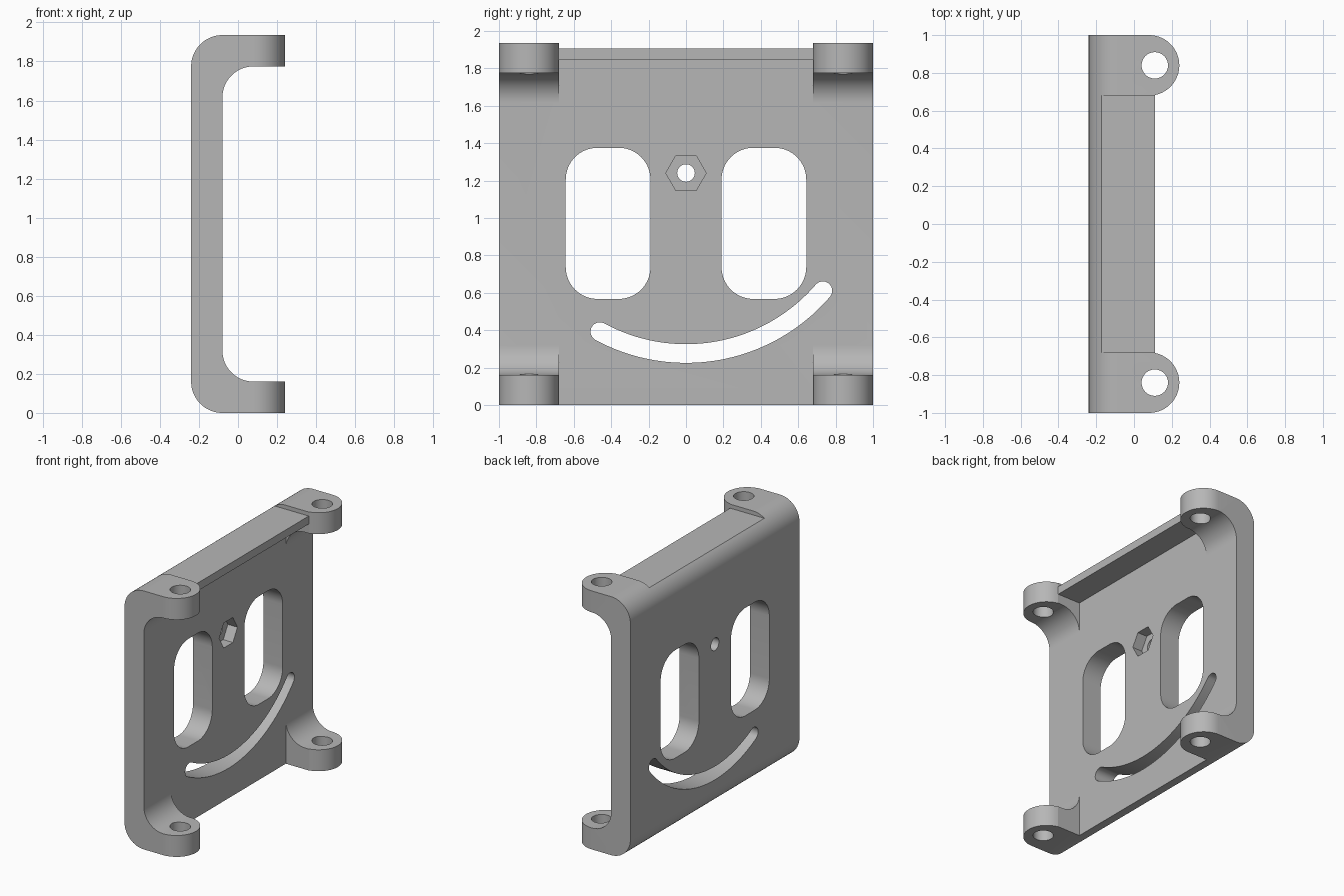
import bpy
import bmesh
from math import sin, cos, radians, degrees, acos

cube = bpy.data.objects.get("Cube")
if cube:
    bpy.data.objects.remove(cube, do_unlink=True)

H = 1.935        # overall height
X0 = -0.24       # rear face
T = 0.16         # wall thickness and fillet radius
XF = X0 + T      # front face of the plate
TIP = 0.24       # tab tips
TAB = 0.68       # inner edge of the tabs
PIVOT = 1.24     # height of the nut pocket and centre of the curved slot

grey = bpy.data.materials.new("grey")
grey.use_nodes = True
grey.diffuse_color = (0.47, 0.47, 0.47, 1)
grey.node_tree.nodes["Principled BSDF"].inputs["Base Color"].default_value = (0.47, 0.47, 0.47, 1)


def arc(cx, cy, r, a0, a1, n=16):
    """Points along a circular arc, angles in degrees."""
    steps = [radians(a0 + (a1 - a0) * i / n) for i in range(n + 1)]
    return [(cx + r * cos(a), cy + r * sin(a)) for a in steps]


def prism(name, pts, axis, lo, hi):
    """Extrude a 2D outline along the given axis."""
    place = {"x": lambda u, v, w: (w, u, v),
             "y": lambda u, v, w: (u, w, v),
             "z": lambda u, v, w: (u, v, w)}[axis]
    bm = bmesh.new()
    base = bm.faces.new([bm.verts.new(place(u, v, lo)) for u, v in pts])
    out = bmesh.ops.extrude_face_region(bm, geom=[base])
    new = [e for e in out["geom"] if isinstance(e, bmesh.types.BMVert)]
    bmesh.ops.translate(bm, verts=new, vec=place(0, 0, hi - lo))
    bmesh.ops.recalc_face_normals(bm, faces=bm.faces[:])
    mesh = bpy.data.meshes.new(name)
    bm.to_mesh(mesh)
    bm.free()
    mesh.materials.append(grey)
    ob = bpy.data.objects.new(name, mesh)
    bpy.context.collection.objects.link(ob)
    return ob


def combine(target, tool, operation="DIFFERENCE"):
    """Apply a boolean and discard the tool."""
    tool.hide_render = True
    mod = target.modifiers.new("cut", "BOOLEAN")
    mod.operation = operation
    mod.solver = "EXACT"
    mod.object = tool
    bpy.context.view_layer.objects.active = target
    bpy.ops.object.modifier_apply(modifier=mod.name)
    bpy.data.objects.remove(tool, do_unlink=True)


# C-shaped side profile, rounded inside and outside
inner = XF + T
profile = ([(TIP + 0.1, 0)] + arc(XF, T, T, 270, 180) + arc(XF, H - T, T, 180, 90)
           + [(TIP + 0.1, H), (TIP + 0.1, H - T)]
           + arc(inner, H - 2 * T, T, 90, 180) + arc(inner, 2 * T, T, 180, 270)
           + [(TIP + 0.1, T)])
bracket = prism("bracket", profile, "y", -1.05, 1.05)

# Plan outline with rounded tab ends and the shorter strip between them
STRIP = 0.11
tab_x, tab_y = TIP - T, 1 - T
end = degrees(acos((STRIP - tab_x) / T))
plan = ([(-0.4, -1)] + arc(tab_x, -tab_y, T, -90, end, 24)
        + arc(tab_x, tab_y, T, -end, 90, 24) + [(-0.4, 1)])
combine(bracket, prism("plan", plan, "z", -0.1, H + 0.1), "INTERSECT")

# Clear the space between the tabs, leaving a thin strip at the top
top, under = 1.905, 1.845
clear = [(XF, -0.1), (1, -0.1), (1, 2.2), (-1, 2.2), (-1, top),
         (STRIP + 0.01, top), (STRIP + 0.01, under), (XF, under)]
combine(bracket, prism("clearance", clear, "y", -TAB, TAB))

# Screw holes in the tabs and rounded windows in the plate
y0, y1, z0, z1, r = 0.19, 0.643, 0.567, 1.375, 0.17
for s in (-1, 1):
    combine(bracket, prism("screw_hole", arc(0.11, s * tab_y, 0.07, 0, 348.75, 31), "z", -0.1, 2.1))
    window = (arc(y1 - r, z1 - r, r, 0, 90) + arc(y0 + r, z1 - r, r, 90, 180)
              + arc(y0 + r, z0 + r, r, 180, 270) + arc(y1 - r, z0 + r, r, 270, 360))
    combine(bracket, prism("window", [(s * y, z) for y, z in window], "x", -0.5, 0.05))

# Curved slot with round ends, centred on the pivot
R, w, a0, a1 = 0.965, 0.05, 241.5, 319.3


def on_arc(a):
    return R * cos(radians(a)), PIVOT + R * sin(radians(a))


slot = (arc(0, PIVOT, R + w, a0, a1, 40) + arc(*on_arc(a1), w, a1, a1 + 180)[1:-1]
        + arc(0, PIVOT, R - w, a1, a0, 40) + arc(*on_arc(a0), w, a0 + 180, a0 + 360)[1:-1])
combine(bracket, prism("slot", slot, "x", -0.5, 0.05))

# Pivot hole with a hexagonal nut pocket
combine(bracket, prism("pivot_hole", arc(0, PIVOT, 0.047, 0, 348.75, 31), "x", -0.5, 0.05))
combine(bracket, prism("nut_pocket", arc(0, PIVOT, 0.108, 0, 300, 5), "x", XF - 0.08, 0.05))

bpy.ops.object.select_all(action="DESELECT")
bracket.select_set(True)
bpy.context.view_layer.objects.active = bracket
bpy.ops.object.shade_smooth_by_angle(angle=radians(30))
